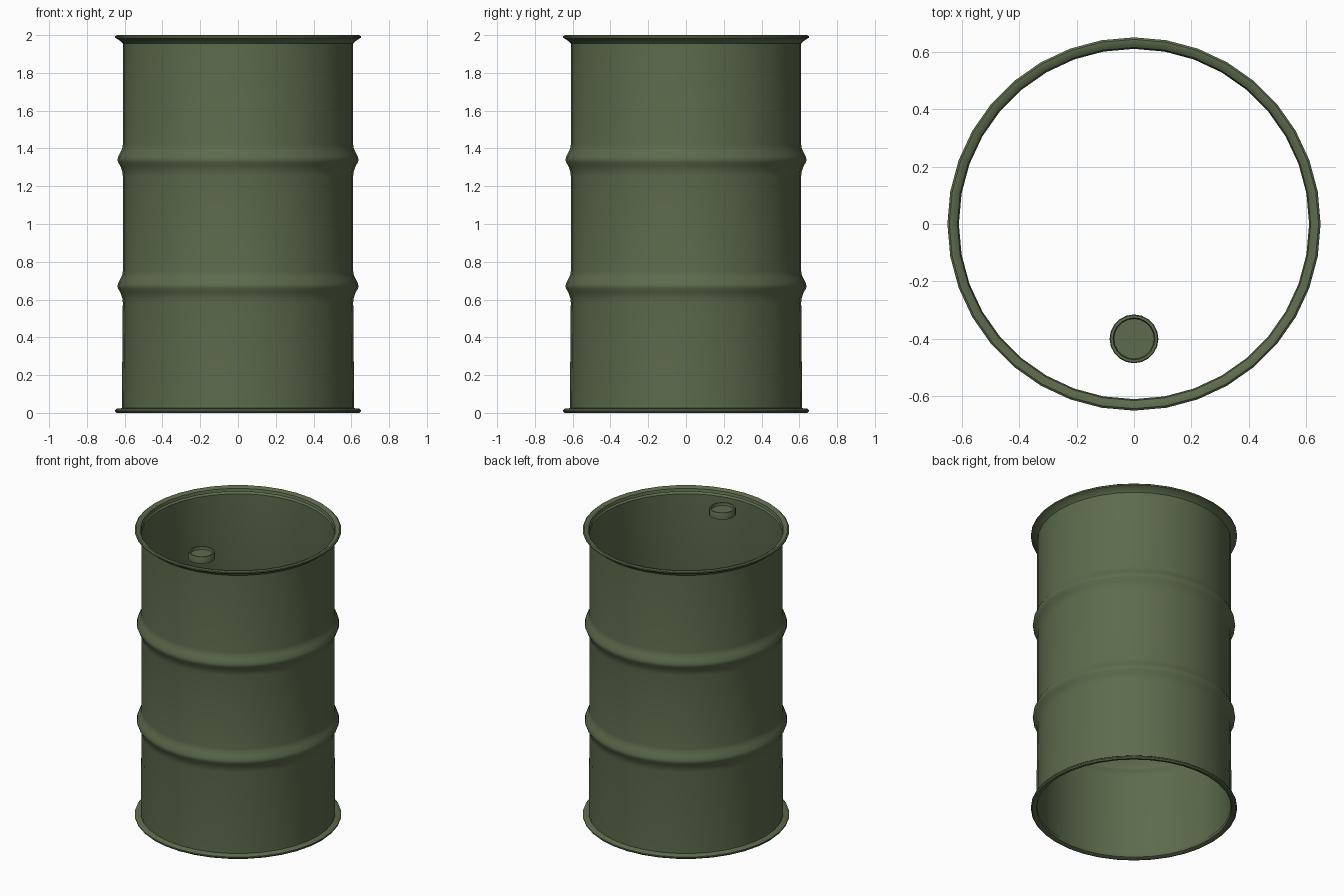
import bpy, bmesh, math

if "Cube" in bpy.data.objects:
    bpy.data.objects.remove(bpy.data.objects["Cube"])

green = bpy.data.materials.new("olive green paint")
green.diffuse_color = (0.108, 0.147, 0.073, 1)
green.use_nodes = True
green.node_tree.nodes["Principled BSDF"].inputs["Base Color"].default_value = green.diffuse_color


def lathe(name, profile, sides, center=(0, 0, 0), cap_ends=False):
    """Spin an (r, z) profile around z."""
    bm = bmesh.new()
    rings = []
    for r, z in profile:
        rings.append([bm.verts.new((r * math.sin(2 * math.pi * i / sides),
                                    r * math.cos(2 * math.pi * i / sides), z))
                      for i in range(sides)])
    for a, b in zip(rings, rings[1:]):
        for i in range(sides):
            j = (i + 1) % sides
            bm.faces.new((a[j], a[i], b[i], b[j]))
    if cap_ends:
        bm.faces.new(rings[0])
        bm.faces.new(rings[-1][::-1])
    # profiles run bottom to top on the outside, so normals face outward
    if cap_ends:
        bmesh.ops.recalc_face_normals(bm, faces=bm.faces)
    mesh = bpy.data.meshes.new(name)
    bm.to_mesh(mesh)
    bm.free()
    mesh.materials.append(green)
    ob = bpy.data.objects.new(name, mesh)
    bpy.context.collection.objects.link(ob)
    ob.location = center
    bpy.ops.object.select_all(action='DESELECT')
    ob.select_set(True)
    bpy.context.view_layer.objects.active = ob
    bpy.ops.object.shade_smooth_by_angle(angle=math.radians(40))
    return ob


# rolling hoop: a smooth bulge around the wall
def hoop(z0):
    return [(0.61, z0 - 0.085), (0.613, z0 - 0.06), (0.622, z0 - 0.035),
            (0.635, z0 - 0.012), (0.638, z0), (0.635, z0 + 0.015),
            (0.623, z0 + 0.04), (0.613, z0 + 0.06), (0.61, z0 + 0.08)]


# open shell with flared top rim and flat bottom rim
bottom_rim = [(0.61, 0.025), (0.615, 0.008), (0.63, 0.0), (0.643, 0.0),
              (0.65, 0.008), (0.65, 0.016), (0.643, 0.022), (0.615, 0.025)]
top_rim = [(0.61, 1.955), (0.622, 1.968), (0.64, 1.98), (0.65, 1.985),
           (0.65, 1.994), (0.643, 2.0), (0.63, 2.0), (0.615, 1.99),
           (0.61, 1.97)]
lathe("drum_shell", bottom_rim + hoop(0.67) + hoop(1.34) + top_rim, 36)

# filler cap with shallow recess
lathe("filler_cap", [(0.085, 1.945), (0.085, 1.985), (0.082, 1.99),
                     (0.073, 1.99), (0.07, 1.972)], 20, (0, -0.4, 0), True)
